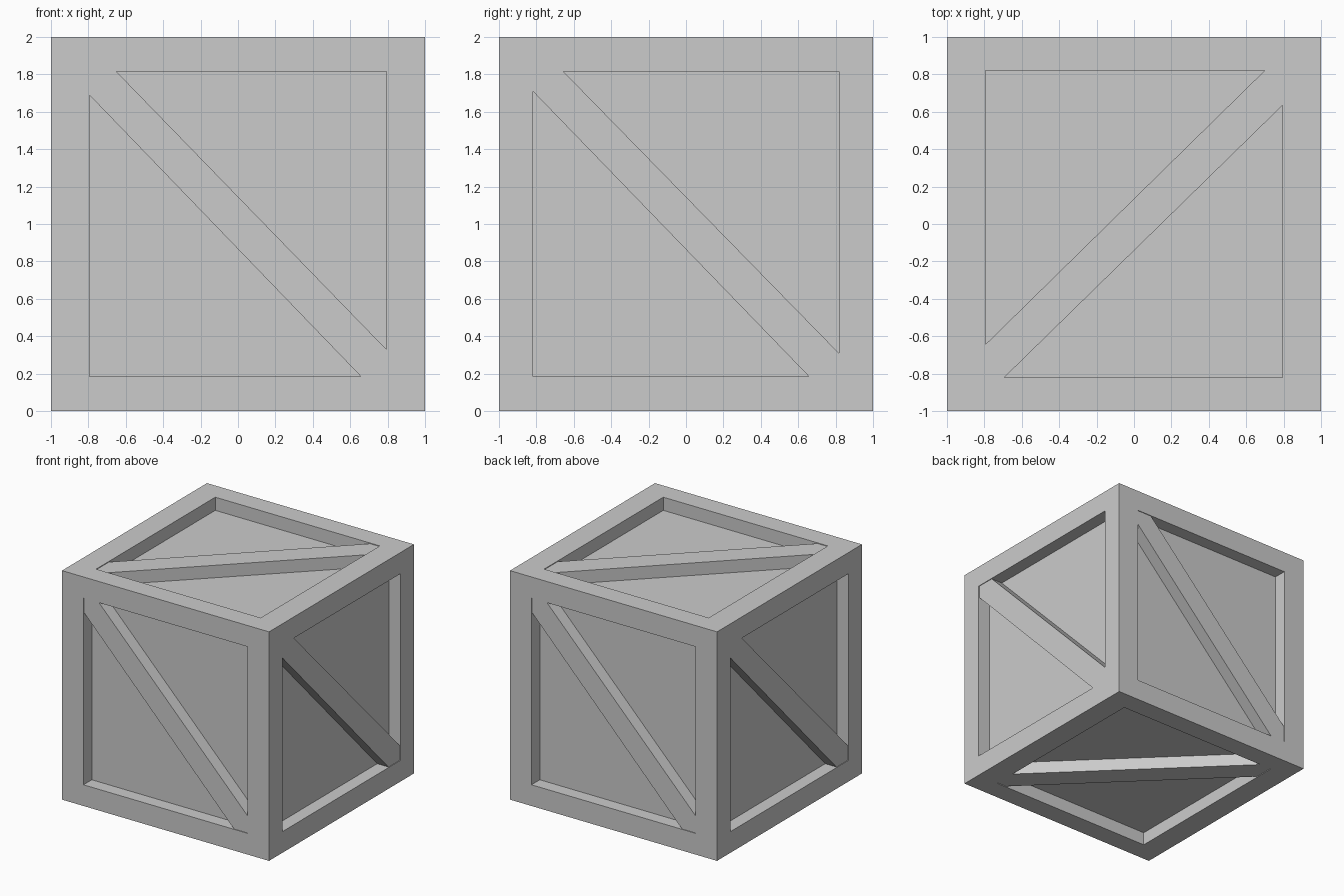
import bpy, bmesh
from mathutils import Vector

if "Cube" in bpy.data.objects:
    bpy.data.objects.remove(bpy.data.objects["Cube"])

DEPTH = 0.115        # recess of the panels
BRACE_DROP = 0.006   # brace sits just under the frame surface

mat = bpy.data.materials.new("grey")
mat.diffuse_color = (0.6, 0.6, 0.6, 1)
mat.use_nodes = True
mat.node_tree.nodes["Principled BSDF"].inputs["Base Color"].default_value = mat.diffuse_color

X, Y, Z = Vector((1, 0, 0)), Vector((0, 1, 0)), Vector((0, 0, 1))
CENTRE = Z

# window half sizes, then where the brace edges meet the window:
# top edge u, right edge v, bottom edge u, left edge v
FRONT = (0.793, 0.815, -0.65, -0.67, 0.657, 0.688)
SIDE = (0.817, 0.815, -0.655, -0.69, 0.657, 0.708)
CAP = (0.822, 0.795, -0.645, -0.70, 0.635, 0.695)

# (name, right direction, up direction, sizes) for each side
SIDES = [("front", X, Z, FRONT), ("back", -X, Z, FRONT),
         ("right", Y, Z, SIDE), ("left", -Y, Z, SIDE),
         ("top", Y, -X, CAP), ("bottom", -Y, -X, CAP)]


def finish(bm, name):
    bmesh.ops.remove_doubles(bm, verts=bm.verts, dist=1e-5)
    mesh = bpy.data.meshes.new(name)
    bm.to_mesh(mesh)
    bm.free()
    mesh.materials.append(mat)
    bpy.context.collection.objects.link(bpy.data.objects.new(name, mesh))


def ring(bm, a, b):
    """Quads between two matching loops."""
    for i in range(len(a)):
        j = (i + 1) % len(a)
        bm.faces.new([bm.verts.new(p) for p in (a[i], a[j], b[j], b[i])])


frame = bmesh.new()
for name, u, v, (hu, hv, top_u, right_v, bottom_u, left_v) in SIDES:
    n = u.cross(v)

    def place(points, sink):
        return [CENTRE + u * a + v * b + n * (1 - sink) for a, b in points]

    window = [(-hu, -hv), (hu, -hv), (hu, hv), (-hu, hv)]
    rim = place(window, 0)
    floor = place(window, DEPTH)

    # frame border and the walls of its opening
    ring(frame, place([(-1, -1), (1, -1), (1, 1), (-1, 1)], 0), rim)
    ring(frame, rim, floor)

    # recessed panel
    bm = bmesh.new()
    bm.faces.new([bm.verts.new(p) for p in floor])
    finish(bm, name + "_panel")

    # diagonal brace, mitred into the two corners
    outline = [(-hu, left_v), (bottom_u, -hv), (hu, -hv),
               (hu, right_v), (top_u, hv), (-hu, hv)]
    face, base = place(outline, BRACE_DROP), place(outline, DEPTH)
    bm = bmesh.new()
    bm.faces.new([bm.verts.new(p) for p in face])
    for i in (0, 3):  # only the two long sides are exposed
        bm.faces.new([bm.verts.new(p) for p in
                      (face[i], base[i], base[i + 1], face[i + 1])])
    finish(bm, name + "_brace")

finish(frame, "frame")
